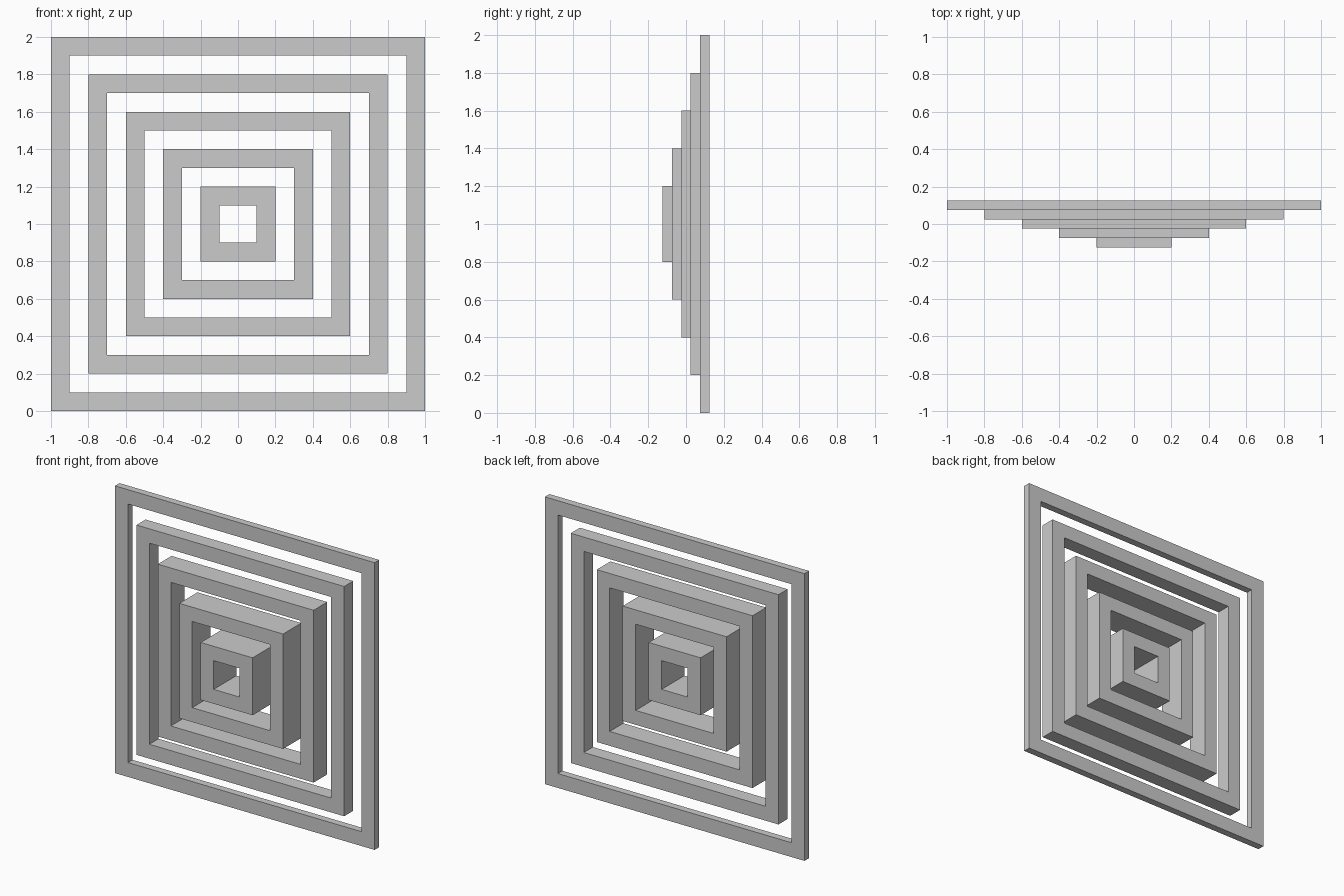
import bpy
import bmesh

if "Cube" in bpy.data.objects:
    bpy.data.objects.remove(bpy.data.objects["Cube"])

BACK = 0.125    # all frames share this back plane
CENTRE_Z = 1.0
WIDTH = 0.1     # face width of each frame


def square_frame(name, half, depth):
    """Square ring, flush with the back plane and extending forward by depth."""
    bm = bmesh.new()
    loops = []
    for h in (half, half - WIDTH):
        for y in (BACK - depth, BACK):
            loops.append([bm.verts.new((sx * h, y, CENTRE_Z + sz * h))
                          for sx, sz in ((-1, -1), (1, -1), (1, 1), (-1, 1))])
    outer_front, outer_back, inner_front, inner_back = loops
    ring = [outer_front, outer_back, inner_back, inner_front]
    for a, b in zip(ring, ring[1:] + ring[:1]):
        for i in range(4):
            j = (i + 1) % 4
            bm.faces.new((a[i], a[j], b[j], b[i]))
    bmesh.ops.recalc_face_normals(bm, faces=bm.faces)
    mesh = bpy.data.meshes.new(name)
    bm.to_mesh(mesh)
    bm.free()
    bpy.context.collection.objects.link(bpy.data.objects.new(name, mesh))


# Nested frames, each smaller one standing further forward
for k in range(5):
    square_frame(f"square_frame_{k + 1}", 1.0 - 0.2 * k, 0.05 * (k + 1))
